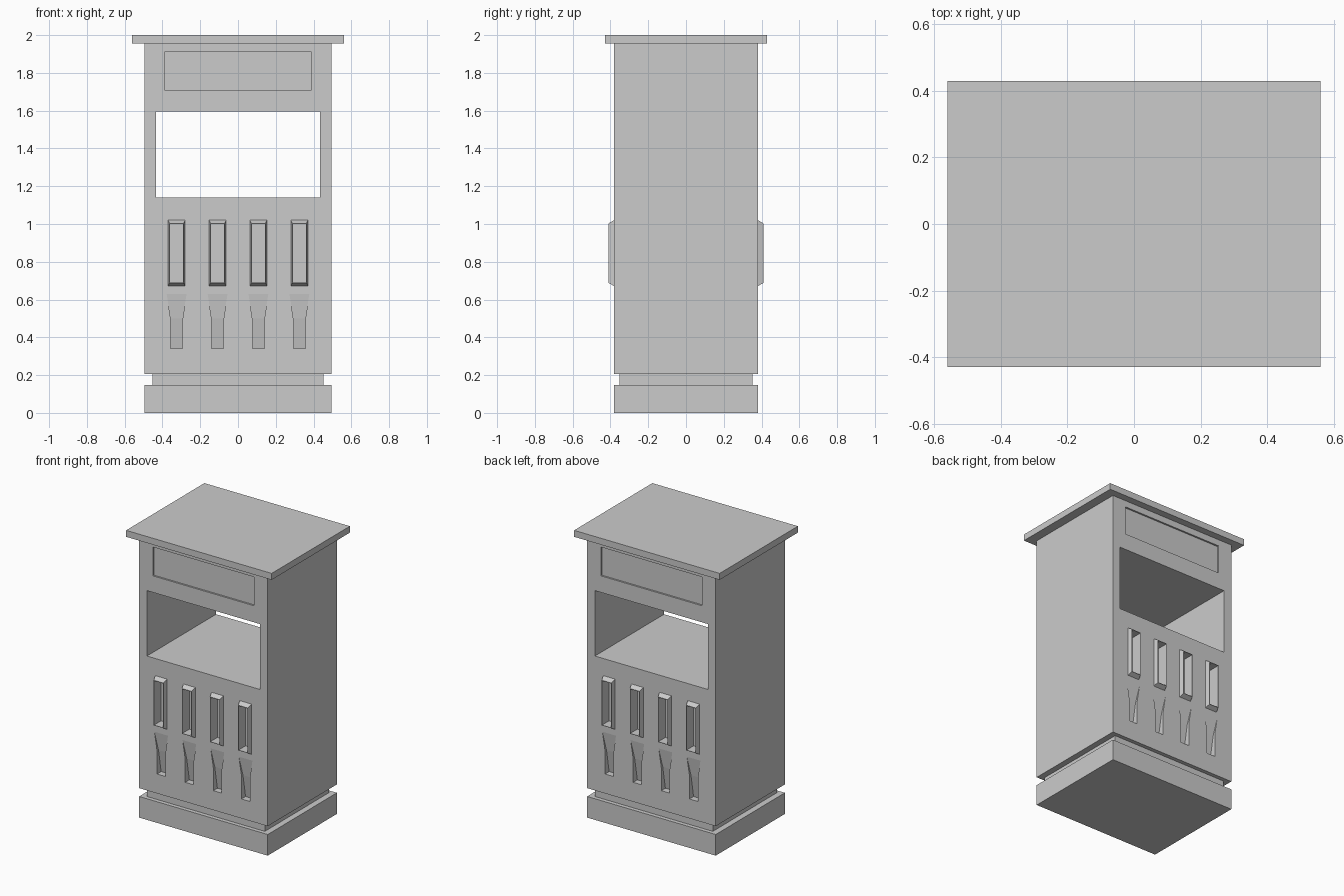
import bpy, bmesh

if "Cube" in bpy.data.objects:
    bpy.data.objects.remove(bpy.data.objects["Cube"])

SLOTS = (-0.325, -0.108, 0.108, 0.325)
SIDES = (-1, 1)            # front, back
FACE = 0.38                # half depth of the cabinet


def loft(bm, rings, closed=False):
    """Skin successive 4-point rings; cap the ends or join last to first."""
    vs = [[bm.verts.new(p) for p in r] for r in rings]
    pairs = list(zip(vs, vs[1:])) + ([(vs[-1], vs[0])] if closed else [])
    faces = []
    for a, b in pairs:
        for i in range(4):
            j = (i + 1) % 4
            faces.append(bm.faces.new((a[i], a[j], b[j], b[i])))
    if not closed:
        faces += [bm.faces.new(vs[0]), bm.faces.new(vs[-1])]
    bmesh.ops.recalc_face_normals(bm, faces=faces)


def ring_y(cx, hx, z0, z1, y):
    return [(cx - hx, y, z0), (cx + hx, y, z0), (cx + hx, y, z1), (cx - hx, y, z1)]


def ring_z(cx, hx, y0, y1, z):
    return [(cx - hx, y0, z), (cx + hx, y0, z), (cx + hx, y1, z), (cx - hx, y1, z)]


def box(bm, hx, y0, y1, z0, z1, cx=0):
    loft(bm, [ring_y(cx, hx, z0, z1, y0), ring_y(cx, hx, z0, z1, y1)])


def make(name, bm):
    me = bpy.data.meshes.new(name)
    bm.to_mesh(me)
    bm.free()
    ob = bpy.data.objects.new(name, me)
    bpy.context.collection.objects.link(ob)
    return ob


def block(name, hx, hy, z0, z1):
    bm = bmesh.new()
    box(bm, hx, -hy, hy, z0, z1)
    return make(name, bm)


# Plinth, neck, cabinet and lid
block("plinth", 0.495, FACE, 0, 0.147)
block("neck", 0.453, 0.352, 0.147, 0.205)
cabinet = block("cabinet", 0.495, FACE, 0.205, 1.955)
block("lid", 0.56, 0.43, 1.955, 2.0)

# Cutters: through window, sign panels, holder pockets, sloping grooves
bm = bmesh.new()
box(bm, 0.435, -0.6, 0.6, 1.14, 1.595)
for s in SIDES:
    box(bm, 0.39, s * (FACE - 0.012), s * 0.5, 1.71, 1.91)
    for x in SLOTS:
        box(bm, 0.036, s * 0.33, s * 0.5, 0.69, 1.0, x)
        loft(bm, [ring_z(x, hw, s * (FACE - d), s * 0.5, z) for hw, d, z in
                  ((0.032, 0.045, 0.34), (0.032, 0.016, 0.50), (0.055, -0.002, 0.645))])
cutter = make("cabinet_cutter", bm)
cutter.hide_render = True

mod = cabinet.modifiers.new("openings", 'BOOLEAN')
mod.operation = 'DIFFERENCE'
mod.solver = 'EXACT'
mod.object = cutter
bpy.context.view_layer.objects.active = cabinet
bpy.ops.object.modifier_apply(modifier=mod.name)
bpy.data.objects.remove(cutter)

# Raised tapered frames around the holder pockets
for s, side in zip(SIDES, ("front", "back")):
    for n, x in enumerate(SLOTS, 1):
        bm = bmesh.new()
        loft(bm, [ring_y(x, 0.046, 0.67, 1.022, s * (FACE - 0.002)),
                  ring_y(x, 0.037, 0.688, 1.003, s * 0.41),
                  ring_y(x, 0.035, 0.691, 0.999, s * 0.41),
                  ring_y(x, 0.035, 0.691, 0.999, s * (FACE - 0.002))], closed=True)
        make(f"{side}_holder_frame_{n}", bm)
